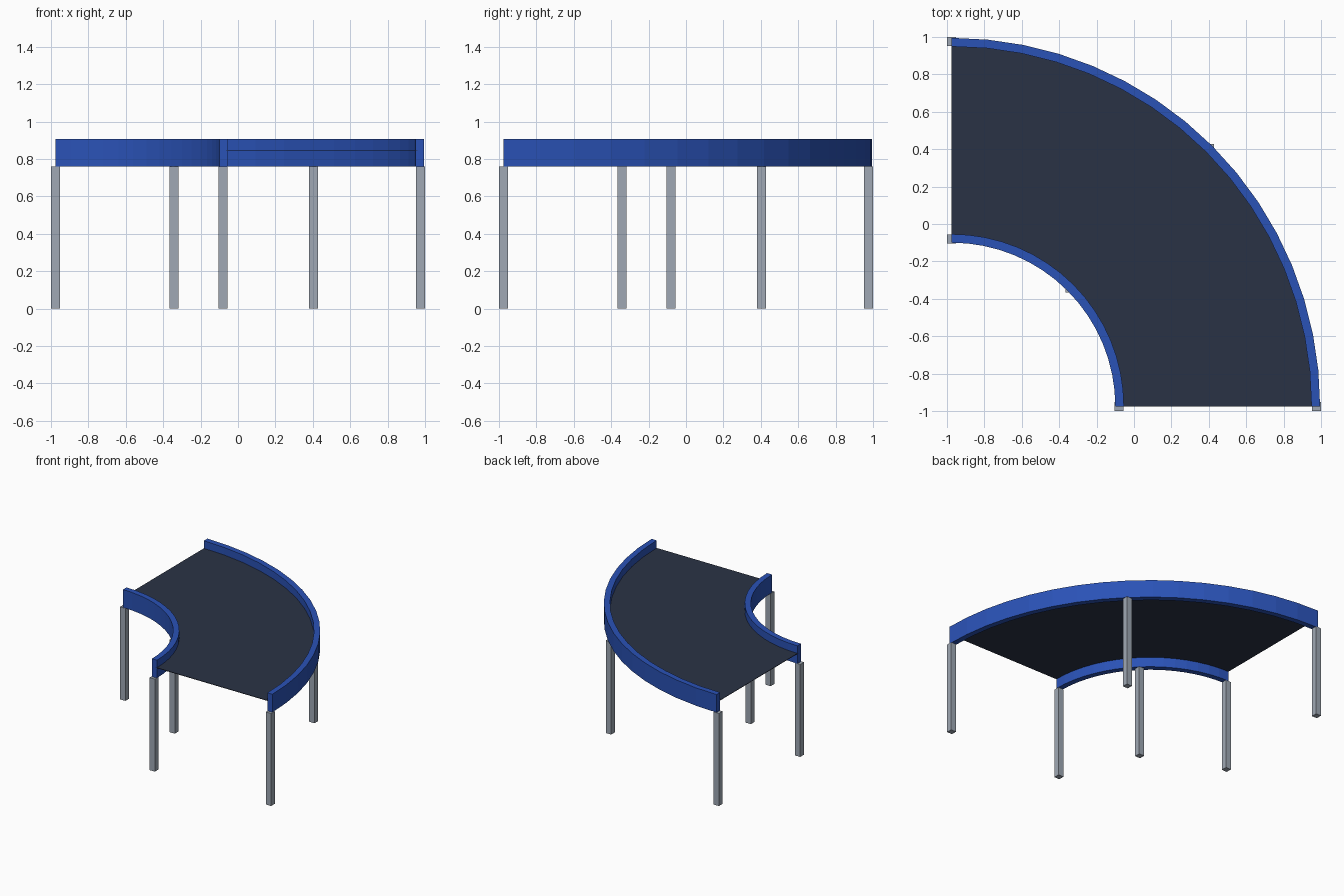
import bpy, bmesh
from math import sin, cos, pi

CENTRE = -0.975          # x and y of the bend's pivot
SEGMENTS = 16
RAIL_LOW, RAIL_TOP = 0.76, 0.907
DECK_Z = 0.845

cube = bpy.data.objects.get("Cube")
if cube:
    bpy.data.objects.remove(cube, do_unlink=True)


def material(name, rgb):
    m = bpy.data.materials.new(name)
    m.use_nodes = True
    colour = (*[(c / 255) ** 2.2 for c in rgb], 1)
    m.diffuse_color = colour
    m.node_tree.nodes["Principled BSDF"].inputs["Base Color"].default_value = colour
    return m


blue = material("rail blue", (46, 83, 181))
slate = material("belt slate", (46, 54, 71))
grey = material("leg grey", (158, 167, 179))


def add_object(name, bm, mat):
    bmesh.ops.recalc_face_normals(bm, faces=bm.faces)
    mesh = bpy.data.meshes.new(name)
    bm.to_mesh(mesh)
    bm.free()
    mesh.materials.append(mat)
    obj = bpy.data.objects.new(name, mesh)
    bpy.context.collection.objects.link(obj)
    return obj


def quarter_ring(name, r_in, r_out, z_low, z_top, mat):
    """Sweep a rectangular section through a quarter turn."""
    bm = bmesh.new()
    section = [(r_in, z_low), (r_out, z_low), (r_out, z_top), (r_in, z_top)]
    rings = []
    for i in range(SEGMENTS + 1):
        a = pi / 2 * i / SEGMENTS
        rings.append([bm.verts.new((CENTRE + r * cos(a), CENTRE + r * sin(a), z))
                      for r, z in section])
    for a, b in zip(rings, rings[1:]):
        for k in range(4):
            n = (k + 1) % 4
            bm.faces.new((a[k], a[n], b[n], b[k]))
    bm.faces.new(rings[0])
    bm.faces.new(rings[-1])
    return add_object(name, bm, mat)


def leg(name, radius, angle):
    """Square post standing on the ground, aligned with the axes."""
    bm = bmesh.new()
    bmesh.ops.create_cube(bm, size=1)
    bmesh.ops.scale(bm, vec=(0.048, 0.048, RAIL_LOW), verts=bm.verts)
    bmesh.ops.translate(bm, verts=bm.verts, vec=(
        CENTRE + radius * cos(angle), CENTRE + radius * sin(angle), RAIL_LOW / 2))
    return add_object(name, bm, grey)


# Curved belt and its two side rails
quarter_ring("belt", 0.91, 1.935, DECK_Z - 0.004, DECK_Z, slate)
quarter_ring("inner_rail", 0.875, 0.921, RAIL_LOW, RAIL_TOP, blue)
quarter_ring("outer_rail", 1.924, 1.97, RAIL_LOW, RAIL_TOP, blue)

# Three legs under each rail
for side, radius in (("inner", 0.895), ("outer", 1.951)):
    for place, angle in (("front", 0), ("middle", pi / 4), ("back", pi / 2)):
        leg(f"{side}_{place}_leg", radius, angle)
